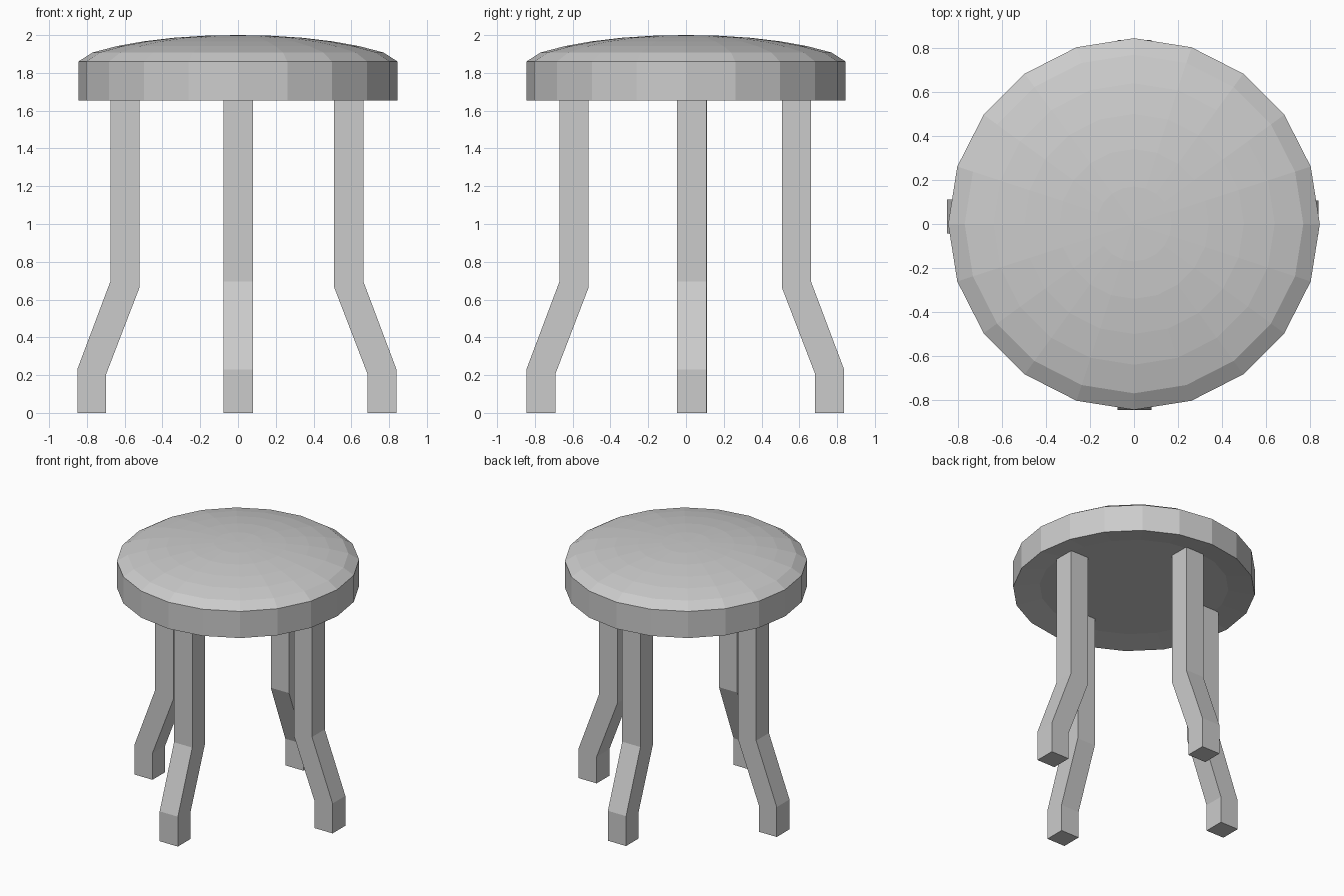
import bpy, bmesh, math
from mathutils import Matrix, Vector

if "Cube" in bpy.data.objects:
    bpy.data.objects.remove(bpy.data.objects["Cube"])


def finish(bm, name):
    bmesh.ops.recalc_face_normals(bm, faces=bm.faces)
    mesh = bpy.data.meshes.new(name)
    bm.to_mesh(mesh)
    bm.free()
    obj = bpy.data.objects.new(name, mesh)
    bpy.context.collection.objects.link(obj)
    return obj


def lathe(name, profile, sides):
    """Spin (radius, z) points around z; zero-radius ends become poles."""
    bm = bmesh.new()
    verts = [bm.verts.new((r, 0, z)) for r, z in profile]
    edges = [bm.edges.new(pair) for pair in zip(verts, verts[1:])]
    bmesh.ops.spin(bm, geom=verts + edges, cent=(0, 0, 0), axis=(0, 0, 1),
                   angle=math.tau, steps=sides, use_duplicate=False)
    bmesh.ops.remove_doubles(bm, verts=bm.verts, dist=1e-4)
    return finish(bm, name)


def leg(name, profile, width, angle, centre):
    """Extrude the (outward, z) leg outline sideways, then turn it around the seat."""
    bm = bmesh.new()
    face = bm.faces.new([bm.verts.new((r, -width / 2, z)) for r, z in profile])
    side = bmesh.ops.extrude_face_region(bm, geom=[face], use_keep_orig=True)
    bmesh.ops.translate(bm, vec=(0, width, 0),
                        verts=[v for v in side["geom"] if isinstance(v, bmesh.types.BMVert)])
    turn = Matrix.Translation(Vector(centre)) @ Matrix.Rotation(math.radians(angle), 4, 'Z')
    bmesh.ops.transform(bm, matrix=turn, verts=bm.verts)
    return finish(bm, name)


# Domed 20-sided seat with a shallow recess underneath
lathe("seat", [(0, 1.685), (0.66, 1.685), (0.845, 1.655), (0.845, 1.86), (0.77, 1.908),
               (0.64, 1.942), (0.5, 1.967), (0.34, 1.986), (0.17, 1.997), (0, 2.0)], 20)

# Four bent legs, flared outwards at the feet
outline = [(0.515, 1.69), (0.67, 1.69), (0.67, 0.695), (0.845, 0.23), (0.845, 0),
           (0.692, 0), (0.692, 0.205), (0.515, 0.665)]
for name, angle, centre in [("right_leg", 0, (-0.006, 0.03, 0)),
                            ("back_leg", 90, (0.002, -0.008, 0)),
                            ("left_leg", 180, (-0.006, 0.034, 0)),
                            ("front_leg", 270, (0.002, 0, 0))]:
    leg(name, outline, 0.155, angle, centre)
